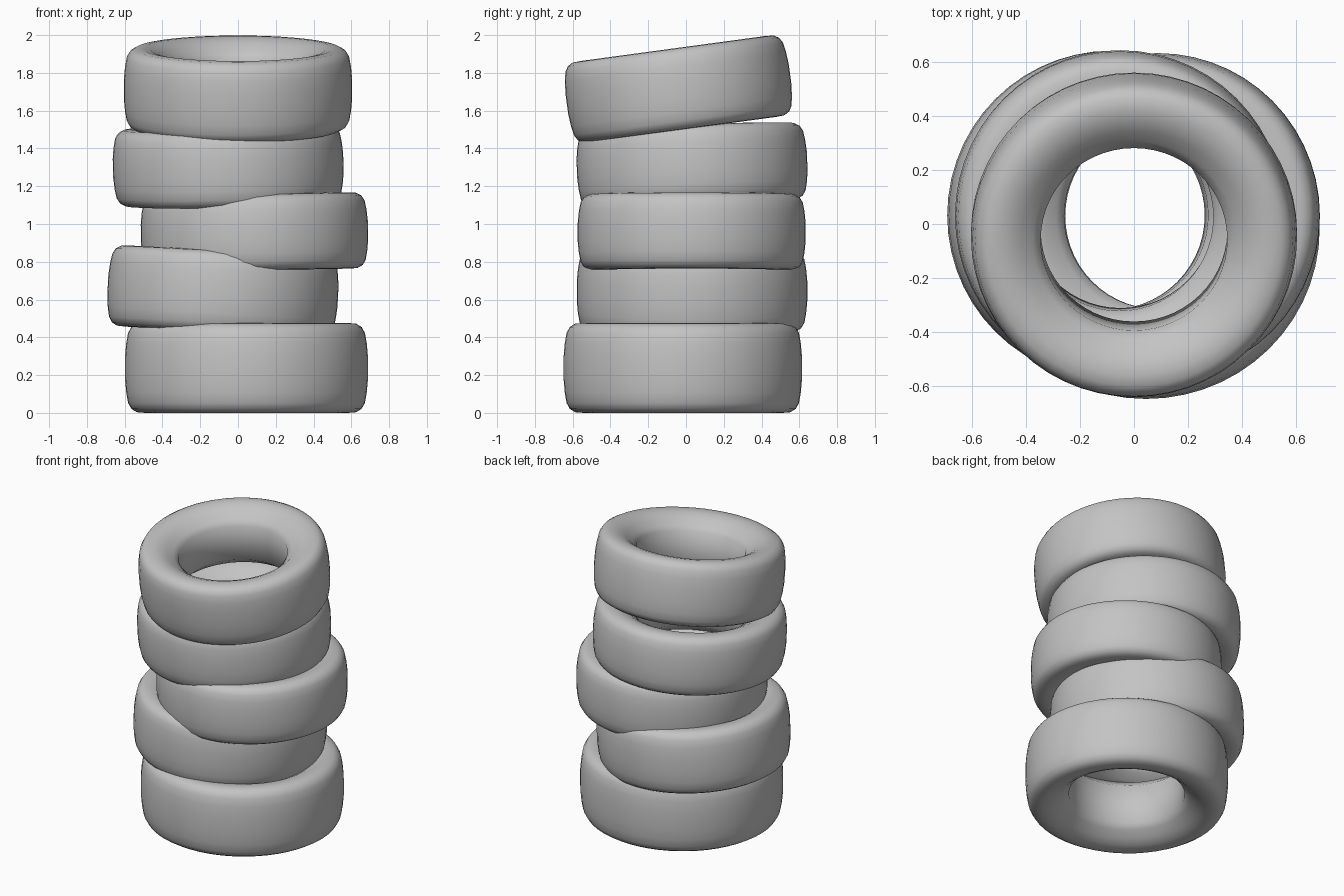
import bpy
import bmesh
from math import radians, pi
from mathutils import Matrix, Vector

SEGMENTS = 56

if "Cube" in bpy.data.objects:
    bpy.data.objects.remove(bpy.data.objects["Cube"], do_unlink=True)

# One plain grey rubber
rubber = bpy.data.materials.new("grey rubber")
rubber.use_nodes = True
grey = (0.55, 0.55, 0.55, 1)
rubber.diffuse_color = grey
rubber.node_tree.nodes["Principled BSDF"].inputs["Base Color"].default_value = grey
rubber.node_tree.nodes["Principled BSDF"].inputs["Roughness"].default_value = 0.8

# Upper half of the tyre section: (radius, height), for outer radius and half width of 1
upper = [(0.57, 0.57), (0.62, 0.70), (0.69, 0.86), (0.76, 0.96), (0.83, 1.0),
         (0.90, 0.985), (0.945, 0.91), (0.972, 0.78), (0.987, 0.55), (0.997, 0.25)]
section = upper + [(r, -h) for r, h in reversed(upper)]


def tyre(name, centre, radii, half_width, tilt_x=0, tilt_y=0):
    """Lathe the section into a closed ring, then tilt and place it."""
    bm = bmesh.new()
    ring = [bm.verts.new((r, 0, h)) for r, h in section]
    for a, b in zip(ring, ring[1:] + ring[:1]):
        bm.edges.new((a, b))
    bmesh.ops.spin(bm, geom=bm.verts[:] + bm.edges[:], cent=(0, 0, 0), axis=(0, 0, 1),
                   angle=2 * pi, steps=SEGMENTS, use_merge=True)
    bmesh.ops.remove_doubles(bm, verts=bm.verts[:], dist=0.0001)
    bmesh.ops.scale(bm, verts=bm.verts[:], vec=(radii[0], radii[1], half_width))
    bmesh.ops.recalc_face_normals(bm, faces=bm.faces[:])
    mesh = bpy.data.meshes.new(name)
    bm.to_mesh(mesh)
    bm.free()
    mesh.materials.append(rubber)
    obj = bpy.data.objects.new(name, mesh)
    bpy.context.collection.objects.link(obj)
    obj.matrix_world = (Matrix.Translation(Vector(centre))
                        @ Matrix.Rotation(radians(tilt_x), 4, "X")
                        @ Matrix.Rotation(radians(tilt_y), 4, "Y"))
    bpy.ops.object.select_all(action="DESELECT")
    obj.select_set(True)
    bpy.context.view_layer.objects.active = obj
    bpy.ops.object.shade_smooth_by_angle(angle=radians(50))
    return obj


# Loose stack, bottom to top
tyre("bottom_tyre", (0.045, -0.017, 0.238), (0.645, 0.633), 0.238)
tyre("second_tyre", (-0.08, 0.032, 0.645), (0.612, 0.612), 0.215, tilt_y=3)
tyre("middle_tyre", (0.087, 0.03, 0.957), (0.603, 0.605), 0.202, tilt_y=-1)
tyre("fourth_tyre", (-0.052, 0.032, 1.31), (0.612, 0.612), 0.203, tilt_x=2.5, tilt_y=-1.5)
tyre("top_tyre", (0, -0.04, 1.715), (0.606, 0.598), 0.216, tilt_x=7.7)
